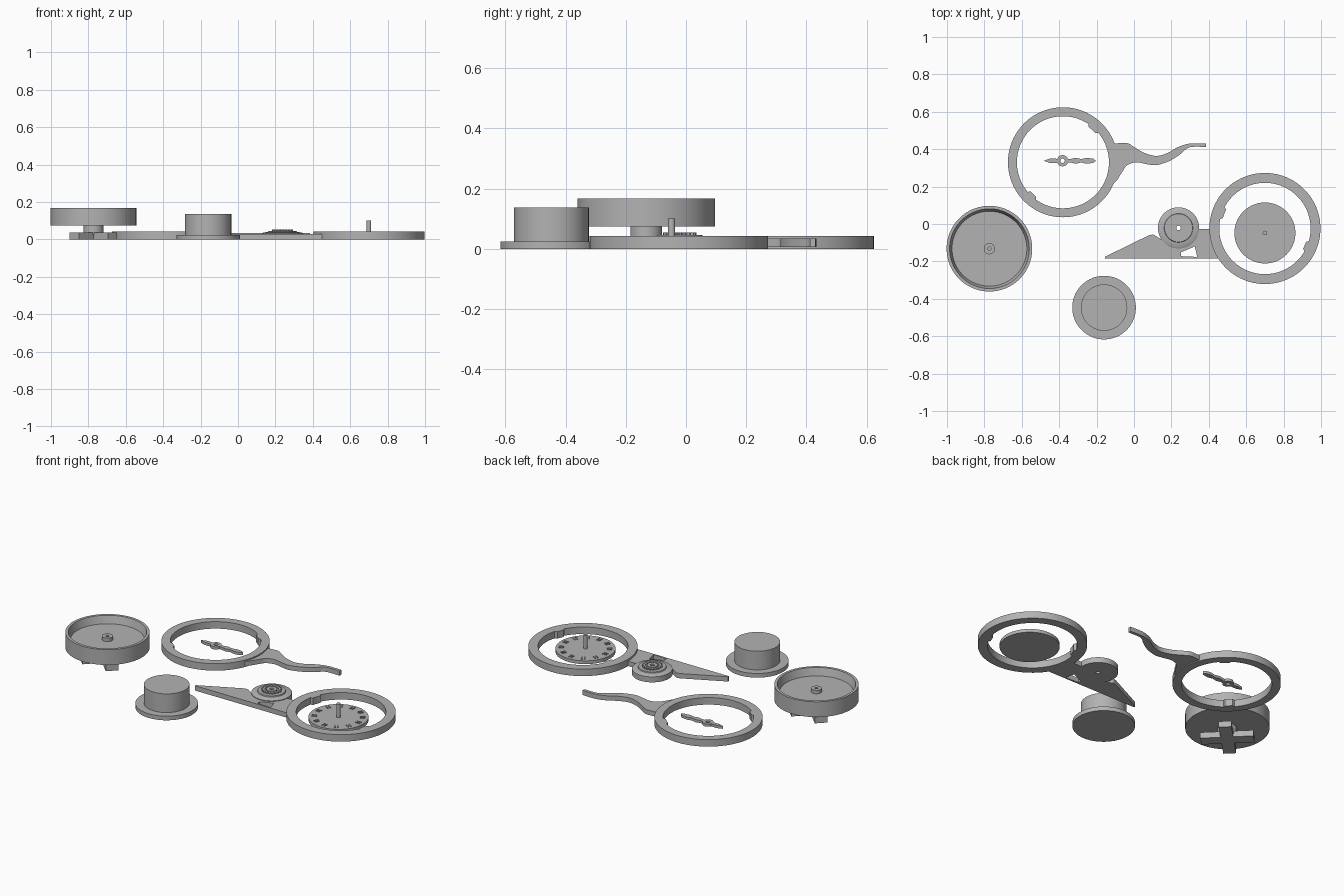
import bpy, bmesh
from math import sin, cos, pi, radians, degrees
from mathutils import Matrix, Vector

cube = bpy.data.objects.get("Cube")
if cube:
    bpy.data.objects.remove(cube)

grey = bpy.data.materials.new("plain grey")
grey.use_nodes = True
GREY = (0.45, 0.45, 0.45, 1)
grey.diffuse_color = GREY
grey.node_tree.nodes["Principled BSDF"].inputs["Base Color"].default_value = GREY


def finish(obj):
    bpy.ops.object.select_all(action="DESELECT")
    obj.select_set(True)
    bpy.context.view_layer.objects.active = obj
    if obj.type == "CURVE":
        bpy.ops.object.convert(target="MESH")
        obj = bpy.context.object
    obj.data.materials.clear()
    obj.data.materials.append(grey)
    bpy.ops.object.shade_smooth_by_angle(angle=radians(30))
    return obj


def plate(name, loops, z0, z1, center=(0, 0), turn=0):
    """Flat part cut from outlines; later outlines inside the first are holes."""
    curve = bpy.data.curves.new(name, "CURVE")
    curve.dimensions = "2D"
    curve.fill_mode = "BOTH"
    curve.extrude = (z1 - z0) / 2
    for loop in loops:
        spline = curve.splines.new("POLY")
        spline.points.add(len(loop) - 1)
        for p, (x, y) in zip(spline.points, loop):
            p.co = (x, y, 0, 1)
        spline.use_cyclic_u = True
    obj = bpy.data.objects.new(name, curve)
    bpy.context.collection.objects.link(obj)
    obj.location = (*center, (z0 + z1) / 2)
    obj.rotation_euler.z = turn
    return finish(obj)


def lathe(name, profile, center):
    """Round part from (radius, height) pairs."""
    bm = bmesh.new()
    verts = [bm.verts.new((r, 0, z)) for r, z in profile]
    edges = [bm.edges.new(pair) for pair in zip(verts, verts[1:])]
    bmesh.ops.spin(bm, geom=verts + edges, cent=(0, 0, 0), axis=(0, 0, 1),
                   angle=2 * pi, steps=96, use_duplicate=False)
    bmesh.ops.remove_doubles(bm, verts=bm.verts, dist=1e-5)
    bmesh.ops.recalc_face_normals(bm, faces=bm.faces)
    mesh = bpy.data.meshes.new(name)
    bm.to_mesh(mesh)
    bm.free()
    obj = bpy.data.objects.new(name, mesh)
    bpy.context.collection.objects.link(obj)
    obj.location = (*center, 0)
    return finish(obj)


def circle(radius, n=96, at=(0, 0)):
    return [(at[0] + radius * cos(2 * pi * i / n), at[1] + radius * sin(2 * pi * i / n))
            for i in range(n)]


def tabbed_circle(radius, tab_angles, depth=0.013, half=6):
    """Circle with small tabs that reach inward."""
    points = []
    for i in range(180):
        deg = 2 * i
        inside = any(abs((deg - t + 180) % 360 - 180) <= half for t in tab_angles)
        r = radius - depth if inside else radius
        points.append((r * cos(radians(deg)), r * sin(radians(deg))))
    return points


def smooth(points, steps=6):
    """Rounded path through the points."""
    pts = [Vector(p) for p in points]
    pts = [pts[0]] + pts + [pts[-1]]
    out = []
    for a, b, c, d in zip(pts, pts[1:], pts[2:], pts[3:]):
        for i in range(steps):
            t = i / steps
            v = (2 * b + (c - a) * t + (2 * a - 5 * b + 4 * c - d) * t ** 2
                 + (3 * b - a - 3 * c + d) * t ** 3) / 2
            out.append(tuple(v))
    return out + [tuple(pts[-1])]


# Round dish with a small hub, standing on a cross foot
DISH = (-0.773, -0.132)
lathe("dish", [(0, .075), (.229, .075), (.229, .167), (.213, .167), (.2, .122),
               (.03, .122), (.03, .143), (.009, .143), (.009, .122), (0, .122)], DISH)
lathe("dish_post", [(0, .02), (.053, .02), (.053, .077), (0, .077)], DISH)
a, b = 0.145, 0.035
cross = []
for k in range(4):
    turn = Matrix.Rotation(k * pi / 2, 2)
    cross += [tuple(turn @ Vector(p)) for p in ((b, -b), (a, -b), (a, b))]
plate("cross_foot", [cross], 0, .036, DISH, pi / 4)

# Flanged plug
lathe("flanged_plug", [(0, 0), (.17, 0), (.17, .025), (.124, .025), (.124, .137), (0, .137)],
      (-0.16, -0.447))

# Ring with the wavy handle
RING_A = (-0.38, 0.33)
plate("handle_ring", [circle(.294), tabbed_circle(.246, (48, 227))], 0, .042, RING_A)
upper = [(-.12, .428), (-.04, .433), (.003, .41), (.056, .38), (.12, .364),
         (.18, .38), (.233, .41), (.297, .43), (.385, .43)]
lower = [(.385, .412), (.297, .41), (.25, .375), (.19, .337), (.12, .315), (.067, .32),
         (.013, .33), (-.035, .315), (-.06, .283), (-.094, .23), (-.11, .22)]
plate("wavy_handle", [smooth(upper) + smooth(lower)], .006, .034)

# Pointer needle
NEEDLE = (-0.382, 0.338)
hub = [(.03 * cos(radians(d)), .03 * sin(radians(d))) for d in range(20, 161, 10)]
side = ([(.178, 0), (.165, .011), (.13, .016), (.1, .009), (.07, .016), (.045, .01)]
        + hub + [(-.045, .012), (-.07, .011), (-.1, 0)])
plate("needle", [side + [(x, -y) for x, y in side[-2:0:-1]], circle(.012, 32)],
      0, .016, NEEDLE)

# Ring with the pointed arm
RING_B = (0.70, -0.024)
plate("arm_ring", [circle(.297), tabbed_circle(.244, (160, 337))], 0, .042, RING_B)
plate("pointed_arm", [[(-.155, -.184), (.46, -.184), (.41, -.028), (.33, -.028), (.3, -.1),
                       (.238, -.12), (.17, -.1), (.115, -.062), (.1, -.056), (.08, -.06),
                       (-.155, -.175)],
                      [(.25, -.152), (.325, -.12), (.338, -.176), (.25, -.172)]], 0, .029)

# Stepped wheel with a toothed crown on the arm
WHEEL = (0.238, -0.021)
lathe("stepped_wheel", [(.012, 0), (.11, 0), (.11, .033), (.103, .037), (.077, .04),
                        (.075, .046), (.03, .046), (.03, .054), (.012, .054), (.012, 0)], WHEEL)
teeth = []
for i in range(20):
    for step, r in ((0, .056), (.25, .056), (.5, .047), (.75, .047)):
        t = 2 * pi * (i + step) / 20
        teeth.append((r * cos(t), r * sin(t)))
plate("toothed_crown", [teeth, circle(.037, 48)], .044, .054, WHEEL)

# Dial with raised hour marks and a centre pin
DIAL = (0.70, -0.048)
lathe("dial", [(0, 0), (.163, 0), (.163, .02), (0, .02)], DIAL)
lathe("dial_pin", [(0, .01), (.012, .01), (.012, .1), (0, .1)], DIAL)
for i in range(12):
    t = i * pi / 6
    offset = (DIAL[0] + .132 * cos(t), DIAL[1] + .132 * sin(t))
    for s in (-1, 1):
        mark = [(-.014, s * .008 - .003), (.014, s * .008 - .003),
                (.014, s * .008 + .003), (-.014, s * .008 + .003)]
        plate(f"hour_mark_{i + 1}_{'a' if s < 0 else 'b'}", [mark], .019, .024, offset, t)
